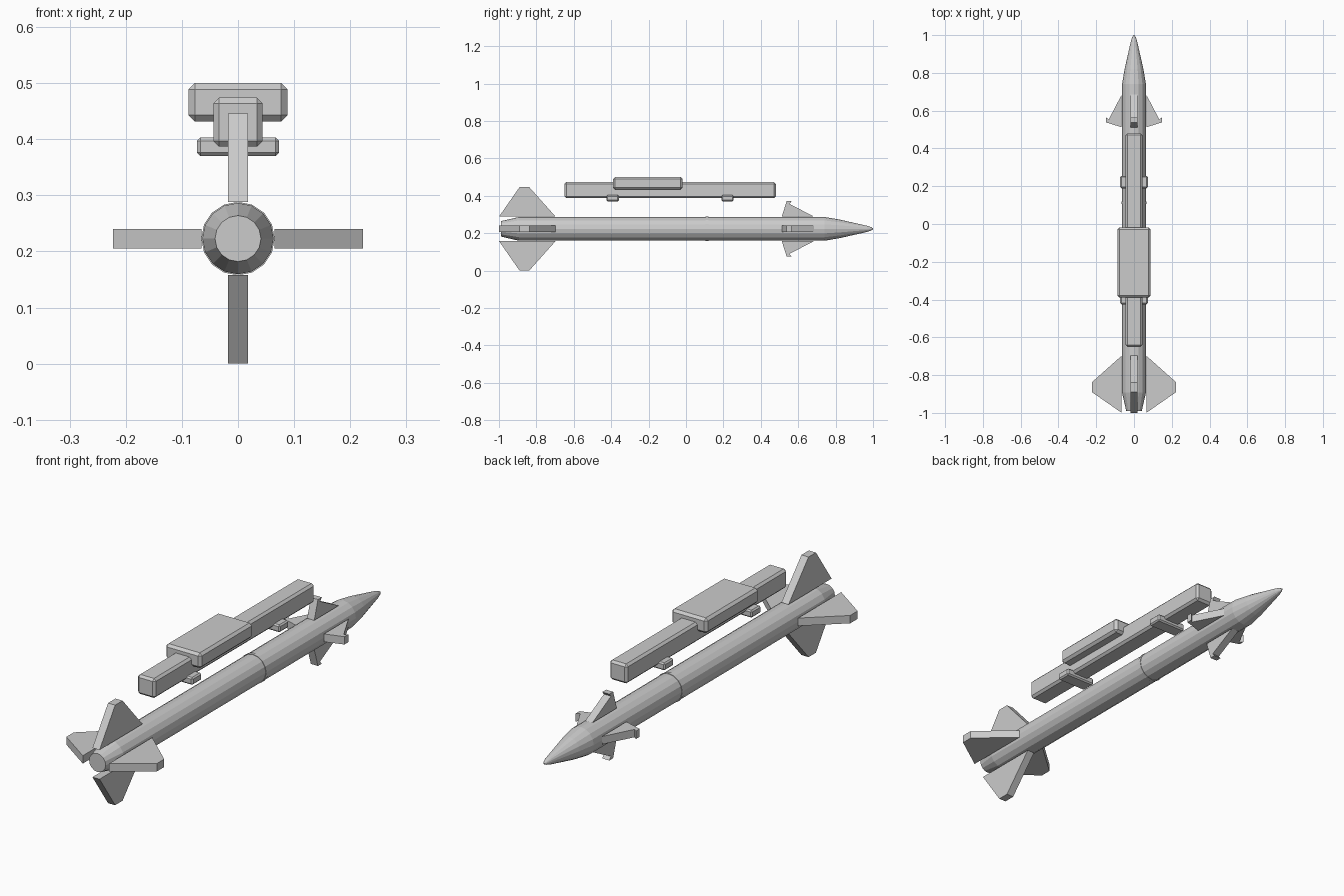
import bpy, bmesh, math
from mathutils import Matrix, Vector

if "Cube" in bpy.data.objects:
    bpy.data.objects.remove(bpy.data.objects["Cube"])

AXIS_Z = 0.223   # height of the body centre line
SIDES = 16

grey = bpy.data.materials.new("plain_grey")
grey.diffuse_color = (0.6, 0.6, 0.6, 1)
grey.use_nodes = True
grey.node_tree.nodes["Principled BSDF"].inputs["Base Color"].default_value = grey.diffuse_color


def finish(bm, name):
    bmesh.ops.recalc_face_normals(bm, faces=bm.faces)
    mesh = bpy.data.meshes.new(name)
    bm.to_mesh(mesh)
    bm.free()
    mesh.materials.append(grey)
    obj = bpy.data.objects.new(name, mesh)
    bpy.context.collection.objects.link(obj)
    return obj


def lathe_y(name, profile):
    """Turn (y, radius) points about the body axis."""
    bm = bmesh.new()
    rings = []
    for y, r in profile:
        rings.append([bm.verts.new((r * math.cos(2 * math.pi * i / SIDES), y,
                                    AXIS_Z + r * math.sin(2 * math.pi * i / SIDES)))
                      for i in range(SIDES)])
    for a, b in zip(rings, rings[1:]):
        for i in range(SIDES):
            j = (i + 1) % SIDES
            bm.faces.new((a[i], a[j], b[j], b[i]))
    bm.faces.new(rings[0])
    bm.faces.new(rings[-1])
    return finish(bm, name)


def fin(name, outline, angle, thick=0.035):
    """Extruded (y, radius) outline, turned about the body axis."""
    bm = bmesh.new()
    face = bm.faces.new([bm.verts.new((-thick / 2, y, r)) for y, r in outline])
    geo = bmesh.ops.extrude_face_region(bm, geom=[face])["geom"]
    bmesh.ops.translate(bm, vec=(thick, 0, 0),
                        verts=[g for g in geo if isinstance(g, bmesh.types.BMVert)])
    bmesh.ops.transform(bm, verts=bm.verts, matrix=Matrix.Translation((0, 0, AXIS_Z))
                        @ Matrix.Rotation(angle, 4, 'Y'))
    return finish(bm, name)


def chamfer_box(name, half_x, y0, y1, z0, z1, bevel):
    bm = bmesh.new()
    bmesh.ops.create_cube(bm, size=1)
    bmesh.ops.scale(bm, vec=(2 * half_x, y1 - y0, z1 - z0), verts=bm.verts)
    bmesh.ops.translate(bm, vec=Vector((0, (y0 + y1) / 2, (z0 + z1) / 2)), verts=bm.verts)
    bmesh.ops.bevel(bm, geom=bm.edges[:], offset=bevel, segments=1, affect='EDGES')
    return finish(bm, name)


# Body with tapered tail and pointed nose
lathe_y("body", [(-0.99, 0.041), (-0.893, 0.0635), (0.74, 0.0635),
                 (0.82, 0.05), (0.97, 0.016), (0.99, 0.009), (1.0, 0.003)])
# Thin joint band
lathe_y("joint_band", [(0.105, 0.0655), (0.12, 0.0655)])

# Four tail fins and four nose fins
tail = [(-1.0, 0.065), (-0.89, 0.223), (-0.838, 0.223), (-0.697, 0.065)]
nose = [(0.512, 0.065), (0.538, 0.148), (0.565, 0.148), (0.553, 0.134), (0.685, 0.065)]
for k in range(4):
    fin(f"tail_fin_{k + 1}", tail, k * math.pi / 2)
    fin(f"nose_fin_{k + 1}", nose, k * math.pi / 2)

# Launch rail above the body, with upper block and two cross lugs
chamfer_box("rail", 0.044, -0.65, 0.48, 0.387, 0.474, 0.01)
chamfer_box("upper_block", 0.088, -0.39, -0.018, 0.432, 0.5, 0.011)
for k, y in enumerate((-0.392, 0.222)):
    chamfer_box(f"cross_lug_{k + 1}", 0.073, y - 0.033, y + 0.033, 0.37, 0.403, 0.006)
